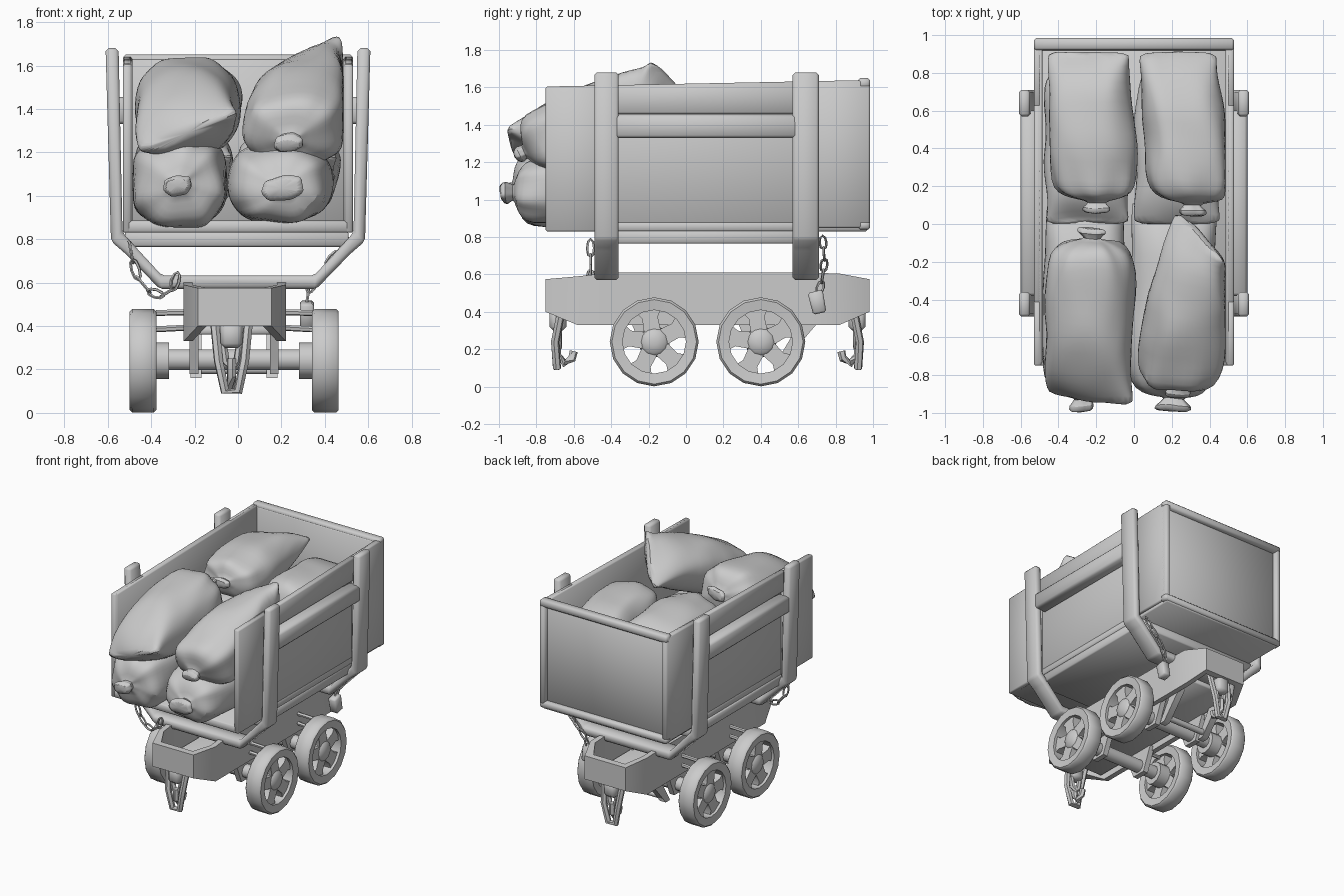
import bpy, bmesh, math
from mathutils import Vector, noise

if "Cube" in bpy.data.objects:
    bpy.data.objects.remove(bpy.data.objects["Cube"])


def make(name, verts, faces, bevel=0.0):
    bm = bmesh.new()
    vs = [bm.verts.new(v) for v in verts]
    for f in faces:
        bm.faces.new([vs[i] for i in f])
    bmesh.ops.recalc_face_normals(bm, faces=bm.faces)
    if bevel:
        bmesh.ops.bevel(bm, geom=bm.edges[:], offset=bevel, segments=1, affect='EDGES', profile=0.5)
    me = bpy.data.meshes.new(name)
    bm.to_mesh(me)
    bm.free()
    ob = bpy.data.objects.new(name, me)
    bpy.context.collection.objects.link(ob)
    return ob


def prism(name, pts, axis, a, b, bevel=0.0):
    # extrude a 2D outline along x (outline is y,z) or y (outline is x,z)
    def put(p, d):
        return (d, p[0], p[1]) if axis == 'x' else (p[0], d, p[1])
    n = len(pts)
    verts = [put(p, a) for p in pts] + [put(p, b) for p in pts]
    faces = [list(range(n)), list(range(n, 2 * n))]
    faces += [(i, (i + 1) % n, n + (i + 1) % n, n + i) for i in range(n)]
    return make(name, verts, faces, bevel)


def box(name, x, y, z, bevel=0.008):
    return prism(name, [(y[0], z[0]), (y[1], z[0]), (y[1], z[1]), (y[0], z[1])], 'x', x[0], x[1], bevel)


def grid_faces(rows, n, closed):
    last = rows if closed else rows - 1
    return [(r * n + i, r * n + (i + 1) % n, (r + 1) % rows * n + (i + 1) % n, (r + 1) % rows * n + i)
            for r in range(last) for i in range(n)]


def tube(name, pts, r, sides=6, closed=False):
    pts = [Vector(p) for p in pts]
    m, verts = len(pts), []
    for i, p in enumerate(pts):
        a = pts[i - 1] if (closed or i) else p
        b = pts[(i + 1) % m] if (closed or i < m - 1) else p
        t = (b - a).normalized()
        ref = Vector((0.31, 0.93, 0.2)) if abs(t.y) < 0.8 else Vector((1, 0, 0))
        u = t.cross(ref).normalized()
        v = t.cross(u)
        verts += [p + r * (u * math.cos(k * math.tau / sides) + v * math.sin(k * math.tau / sides))
                  for k in range(sides)]
    faces = grid_faces(m, sides, closed)
    if not closed:
        faces += [list(range(sides)), list(range((m - 1) * sides, m * sides))]
    return make(name, verts, faces)


def lathe(name, prof, c, n=16, closed=False):
    # spin (x, radius) profile about an x-parallel axis
    verts = [(c[0] + x, c[1] + r * math.cos(k * math.tau / n), c[2] + r * math.sin(k * math.tau / n))
             for x, r in prof for k in range(n)]
    faces = grid_faces(len(prof), n, closed)
    if not closed:
        faces += [list(range(n)), list(range((len(prof) - 1) * n, len(prof) * n))]
    return make(name, verts, faces)


def chain(name, pts, size=0.03):
    # alternating oval links along a path
    pts = [Vector(p) for p in pts]
    for i, (a, b) in enumerate(zip(pts, pts[1:])):
        t = (b - a) * 0.62
        s = t.cross(Vector((0, 1, 0))).normalized() if i % 2 else Vector((0, 1, 0))
        mid = (a + b) / 2
        tube(f"{name}_link", [mid + t * math.cos(k * math.tau / 8) + s * size * 0.6 * math.sin(k * math.tau / 8)
                              for k in range(8)], 0.007, 5, True)


def sack(name, tie, end, w, h, seam=None, flare=1.0):
    # tied neck at one end, flat pillow seam at the other
    tie, end = Vector(tie), Vector(end)
    axis = end - tie
    prof = [(0, .24, .14), (.035, .3, .26), (.07, .12, .13), (.08, .38, .4), (.1, .72, .74), (.15, .93, .93),
            (.26, 1, 1), (.38, 1.02, 1.04), (.5, 1, 1.04), (.62, .98, 1), (.74, .96, .9), (.86, .96, .66),
            (.95, .97, .32), (1, 1, .05)]
    side0 = Vector((w, 0, 0))
    n, verts = 24, []
    for t, sw, sh in prof:
        side = side0.lerp(Vector(seam), max(0, t - .6) / .4) if seam else side0
        up = side.cross(axis).normalized() * h
        if t < .06:
            sw, sh = sw * flare, sh * flare
        for k in range(n):
            a = k * math.tau / n
            ca, sa = math.cos(a), math.sin(a)
            ca, sa = (math.copysign(abs(q) ** 0.8, q) for q in (ca, sa))
            fold = 1 + 0.08 * math.cos(7 * a + w * 90) * max(0, 1 - abs(t - .1) / .2)
            p = tie + axis * t + (side * sw * ca + up * sh * sa) * fold
            p += noise.noise_vector(p * 4.5) * 0.03 + noise.noise_vector(p * 11) * 0.012
            p.x = max(-.485, min(.485, p.x))
            verts.append(p)
    ob = make(name, verts, grid_faces(len(prof), n, False) + [list(range(n)),
              list(range((len(prof) - 1) * n, len(prof) * n))])
    ob.modifiers.new("soft", 'SUBSURF').levels = 1
    ob.modifiers["soft"].render_levels = 1


# open-fronted cargo box
def top(y):
    return 1.62 + 0.02 * y


def wall(name, y0, y1, z0, x0, x1, bevel=0.008):
    prism(name, [(y0, z0), (y1, z0), (y1, top(y1)), (y0, top(y0))], 'x', x0, x1, bevel)


box("box_floor", (-.51, .51), (-.75, .97), (.83, .885))
box("under_plate", (-.52, .51), (-.45, .67), (.765, .835))
box("back_panel", (-.5, .5), (.915, .95), (.85, 1.63))
box("back_top_bar", (-.53, .53), (.92, .985), (1.595, 1.65), .012)
box("back_bottom_bar", (-.53, .53), (.92, .985), (.84, .89), .012)
for s in (-1, 1):
    wall("side_panel", -.74, .95, .84, s * .485, s * .508)
    wall("front_side_skin", -.75, -.40, .83, s * .49, s * .53)
    wall("rear_side_skin", .62, .98, .85, s * .49, s * .53)
    wall("side_top_band", -.42, .64, 1.46, s * .49, s * .53)
    box("side_rail", (s * .5, s * .6), (-.38, .6), (1.33, 1.455), .015)
    box("back_corner_bar", (s * .485, s * .53), (.92, .985), (.86, 1.62), .012)

# bent straps carrying the box
half = [(.61, 1.68), (.585, .79), (.52, .735), (.36, .57)]
inner = [(.35, .632), (.532, .83), (.55, 1.68)]
outline = half + [(-x, z) for x, z in reversed(half)] + [(-x, z) for x, z in reversed(inner)] + inner
for y0, y1 in ((-.49, -.36), (.57, .71)):
    prism("strap", outline, 'y', y0, y1, .014)

# chassis: tapered ring of walls with a floor
stations = [(.17, -.75, .40, .575), (.235, -.58, .33, .59), (.235, -.4, .33, .61),
            (.235, .65, .33, .61), (.235, .82, .33, .605), (.17, .98, .40, .575)]
loop = stations + [(-x, y, b, t) for x, y, b, t in reversed(stations)]
verts = []
for x, y, b, t in loop:
    xi = x - math.copysign(.04, x)
    yi = min(max(y, -.70), .93)
    verts += [(x - .015, y, b), (x - .015, y, t), (xi - .015, yi, t), (xi - .015, yi, b)]
make("chassis_frame", verts, grid_faces(len(loop), 4, True))
box("chassis_floor", (-.2, .18), (-.6, .84), (.36, .40))
box("chassis_cross_beam", (-.2, .18), (.03, .2), (.4, .58))

# wheels and axles
cx = -.018
for y in (-.17, .40):
    c = (cx, y, .245)
    lathe("axle", [(-.42, .05), (.42, .05)], c, 10)
    for s in (-1, 1):
        w = (cx + s * .42, y, .24)
        lathe("wheel_rim", [(-.062, .226), (-.05, .238), (.05, .238), (.062, .226), (.055, .17), (-.055, .17)],
              w, 16, True)
        lathe("wheel_hub", [(s * -.12, .085), (s * -.03, .085), (s * .02, .085), (s * .045, .06),
                            (s * .055, .02)], w, 12)
        for k in range(5):
            a = math.radians(100 + 72 * k)
            d, q = Vector((math.cos(a), math.sin(a))), Vector((-math.sin(a), math.cos(a)))
            o = Vector((y, .24))
            pts = [o + d * .06 + q * .045, o + d * .13 + q * .042, o + d * .18 + q * .075,
                   o + d * .18 - q * .075, o + d * .13 - q * .042, o + d * .06 - q * .045]
            prism("wheel_spoke", pts, 'x', w[0] - .035, w[0] + .035)
        prism("axle_bracket", [(y - .13, .36), (y + .13, .36), (y + .055, .18), (y - .055, .18)],
              'x', cx + s * .165, cx + s * .205)
        # side rods above the axles
        tube("side_rod_low", [(cx + s * .17, y, .395), (cx + s * .36, y, .385)], .014)
        tube("side_rod_high", [(cx + s * .17, y, .465), (cx + s * .36, y, .46)], .014)

# brake bars and couplings
for s in (-1, 1):
    prism("brake_brace", [(.72, .36), (.62, .36), (.50, .16), (.55, .16)], 'x', cx + s * .15, cx + s * .2)
tube("brake_bar", [(-.2, .55, .2), (.18, .55, .2)], .022, 8)
for name, fy in (("front", lambda y: y), ("back", lambda y: .23 - y)):
    tube(name + "_shackle", [(x, fy(y), z) for x, y, z in
         [(-.11, -.66, .44), (-.09, -.7, .24), (-.06, -.69, .1), (.0, -.69, .1), (.03, -.7, .24), (.05, -.66, .44)]],
         .022)
    tube(name + "_link", [(-.03 + .035 * math.sin(k * math.tau / 8), fy(-.68), .3 + .09 * math.cos(k * math.tau / 8))
         for k in range(8)], .018, 6, True)
    tube(name + "_hook", [(-.03, fy(y), z) for y, z in
         [(-.69, .25), (-.69, .17), (-.65, .125), (-.61, .15), (-.60, .19)]], .022)
    yy = sorted((fy(-.73), fy(-.64)))
    box(name + "_coupling_block", (-.08, .02), yy, (.30, .42), .02)

# hanging chains and padlock
chain("front_chain", [(-.5, -.51, .78), (-.485, -.51, .70), (-.46, -.51, .62), (-.41, -.51, .56),
                      (-.35, -.51, .54), (-.3, -.51, .57), (-.28, -.51, .64)])
chain("rear_chain", [(.5, .73, .80), (.46, .735, .74), (.41, .74, .68), (.36, .735, .62), (.325, .725, .56),
                     (.315, .71, .5)])
prism("padlock", [(.65, .50), (.73, .52), (.75, .40), (.68, .385)], 'x', .285, .35, .01)

# sacks
sack("sack_low_front_left", (-.27, -1.0, 1.05), (-.26, .14, 1.08), .222, .21)
sack("sack_low_front_right", (.19, -1.0, 1.04), (.22, .14, 1.08), .235, .18, None, 1.5)
sack("sack_low_back_left", (-.25, .9, 1.06), (-.24, 0, 1.18), .23, .18)
sack("sack_low_back_right", (.24, .9, 1.06), (.23, 0, 1.18), .23, .18)
sack("sack_top_front_left", (-.23, -.02, 1.5), (-.24, -.94, 1.29), .235, .2, (.235, -.03, .09), 1.3)
sack("sack_top_front_right", (.23, -.92, 1.23), (.35, -.04, 1.60), .238, .19, (.13, -.14, .16))
sack("sack_top_back_left", (-.2, .06, 1.44), (-.24, .91, 1.46), .225, .155, (.22, 0, .07), 1.2)
sack("sack_top_back_right", (.31, .05, 1.39), (.23, .91, 1.35), .222, .175, None, 1.2)

bpy.ops.object.select_all(action='SELECT')
bpy.context.view_layer.objects.active = bpy.context.selected_objects[0]
bpy.ops.object.shade_smooth_by_angle(angle=math.radians(50))
